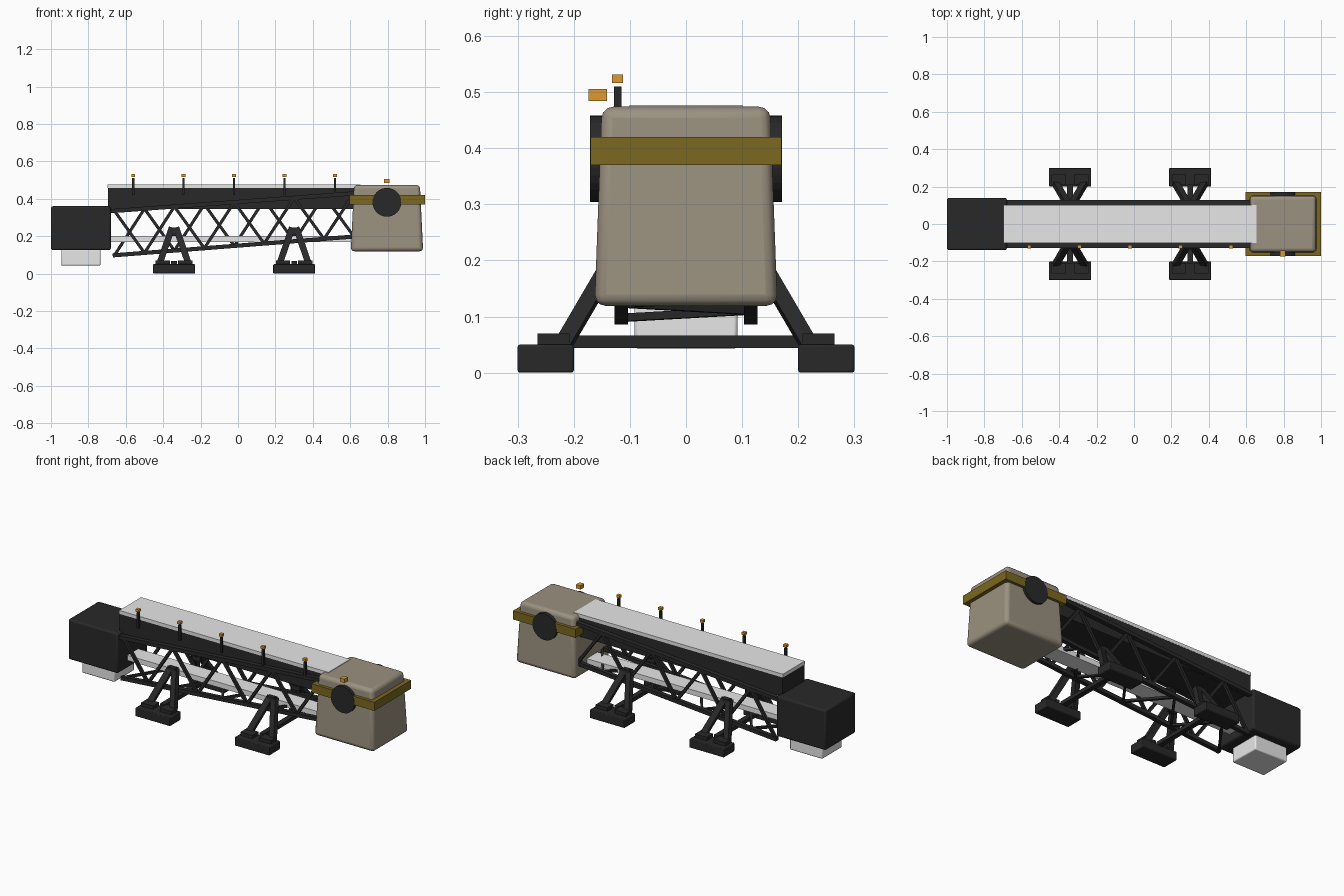
import bpy, bmesh, math
from mathutils import Vector, Matrix

if "Cube" in bpy.data.objects:
    bpy.data.objects.remove(bpy.data.objects["Cube"])


def mat(name, c):
    m = bpy.data.materials.new(name)
    m.diffuse_color = (*c, 1)
    m.use_nodes = True
    m.node_tree.nodes["Principled BSDF"].inputs["Base Color"].default_value = m.diffuse_color
    return m


DARK = mat("dark steel", (0.022, 0.022, 0.023))
BELT = mat("light grey", (0.80, 0.80, 0.80))
TAUPE = mat("taupe paint", (0.325, 0.285, 0.215))
OLIVE = mat("olive yellow", (0.20, 0.14, 0.015))
ORANGE = mat("orange", (0.74, 0.32, 0.03))


def finish(name, bm, m, bevel=0, segs=2):
    bmesh.ops.recalc_face_normals(bm, faces=bm.faces)
    me = bpy.data.meshes.new(name)
    bm.to_mesh(me)
    bm.free()
    me.materials.append(m)
    ob = bpy.data.objects.new(name, me)
    bpy.context.collection.objects.link(ob)
    if bevel:
        b = ob.modifiers.new("bevel", "BEVEL")
        b.width, b.segments, b.limit_method = bevel, segs, 'ANGLE'
        bpy.context.view_layer.objects.active = ob
        ob.select_set(True)
        bpy.ops.object.shade_smooth_by_angle(angle=math.radians(35))
        ob.select_set(False)
    return ob


def add_box(bm, x, y, z):
    g = bmesh.ops.create_cube(bm, size=1)
    for v in g["verts"]:
        v.co = Vector([(a + b) / 2 + c * (b - a) for (a, b), c in zip((x, y, z), v.co)])
    return g["verts"]


def box(name, x, y, z, m, bevel=0, segs=2):
    bm = bmesh.new()
    add_box(bm, x, y, z)
    return finish(name, bm, m, bevel, segs)


def add_bar(bm, a, b, w, t):
    # square bar from a to b; w lies across, t along y where possible
    a, b = Vector(a), Vector(b)
    d = (b - a).normalized()
    side = Vector((0, 1, 0)) if abs(d.y) < 0.9 else Vector((1, 0, 0))
    u = d.cross(side).normalized()
    v = u.cross(d)
    R = Matrix((u, v, d)).transposed().to_4x4()
    M = Matrix.Translation((a + b) / 2) @ R @ Matrix.Diagonal((w, t, (b - a).length, 1))
    bmesh.ops.create_cube(bm, size=1, matrix=M)


def low(x):   # height of the lower chord
    return 0.098 + (x + 0.66) * 0.078


def high(x):  # height of the upper chord
    return 0.335 + (x + 0.66) * 0.073


# Tail housing and its tray
box("tail_housing", (-1, -0.68), (-0.14, 0.14), (0.125, 0.36), DARK, 0.01)
box("tail_tray", (-0.945, -0.735), (-0.092, 0.092), (0.043, 0.13), BELT, 0.006)

# Belts and the closed deck box
box("carrying_belt", (-0.697, 0.655), (-0.101, 0.101), (0.457, 0.477), BELT)
box("return_belt", (-0.69, 0.64), (-0.05, 0.05), (0.17, 0.2), BELT)
box("deck_box", (-0.695, 0.64), (-0.1, 0.1), (0.345, 0.458), DARK)

# Lattice truss: chords, zigzag webs, floor bracing
bm = bmesh.new()
N, X0, P = 8, -0.66, 0.16
for s in (-1, 1):
    y = s * 0.115
    add_bar(bm, (-0.67, y, low(-0.67)), (0.64, y, low(0.64)), 0.022, 0.024)
    add_bar(bm, (-0.69, y, high(-0.69)), (0.64, y, high(0.64)), 0.022, 0.026)
    for i in range(N):
        a, b = X0 + i * P, X0 + (i + 1) * P
        if (i % 2 == 0) == (s < 0):
            add_bar(bm, (a, y, high(a)), (b, y, low(b)), 0.016, 0.016)
        else:
            add_bar(bm, (a, y, low(a)), (b, y, high(b)), 0.016, 0.016)
for i in range(N):
    a, b = X0 + i * P, X0 + (i + 1) * P
    s = 1 if i % 2 else -1
    add_bar(bm, (a, s * 0.11, low(a)), (b, -s * 0.11, low(b)), 0.014, 0.014)
finish("lattice_truss", bm, DARK)

# Support legs with stepped feet
for label, x0 in (("rear", -0.342), ("front", 0.3)):
    bm = bmesh.new()
    add_bar(bm, (x0, -0.21, 0.055), (x0, 0.21, 0.055), 0.022, 0.03)
    for s in (-1, 1):
        for d in (-1, 1):
            add_bar(bm, (x0 + d * 0.08, s * 0.222, 0.045), (x0 + d * 0.013, s * 0.108, 0.24), 0.034, 0.028)
            add_box(bm, sorted((x0 + d * 0.022, x0 + d * 0.098)), sorted((s * 0.208, s * 0.265)), (0.045, 0.07))
        add_box(bm, (x0 - 0.026, x0 + 0.026), sorted((s * 0.1, s * 0.128)), (0.2, 0.247))
    finish(label + "_support_legs", bm, DARK)
    for s, side in ((-1, "near"), (1, "far")):
        box(f"{label}_{side}_foot", (x0 - 0.112, x0 + 0.112), sorted((s * 0.2, s * 0.3)), (0, 0.05), DARK, 0.004)

# Head housing, tapered toward the top
bm = bmesh.new()
for v in add_box(bm, (0.603, 0.99), (-0.163, 0.163), (0.119, 0.474)):
    if v.co.z > 0.3:
        v.co.x = 0.797 + (v.co.x - 0.797) * 0.91
        v.co.y *= 0.92
finish("head_housing", bm, TAUPE, 0.02, 3)
box("head_band", (0.595, 1.0), (-0.17, 0.17), (0.37, 0.42), OLIVE)

# Drum ends on both sides of the head
for s, side in ((-1, "near"), (1, "far")):
    bm = bmesh.new()
    bmesh.ops.create_cone(bm, cap_ends=True, segments=32, radius1=0.077, radius2=0.077, depth=0.04,
                          matrix=Matrix.Translation((0.796, s * 0.1508, 0.381)) @ Matrix.Rotation(math.pi / 2, 4, 'X'))
    finish(side + "_drum_end", bm, DARK)

# Marker lamps on posts, and one above the head
for i, x in enumerate((-0.56, -0.291, -0.021, 0.249, 0.519)):
    box(f"lamp_post_{i + 1}", (x - 0.006, x + 0.006), (-0.128, -0.115), (0.42, 0.51), DARK)
    box(f"lamp_{i + 1}", (x - 0.01, x + 0.01), (-0.132, -0.112), (0.516, 0.531), ORANGE)
box("head_lamp", (0.78, 0.81), (-0.174, -0.141), (0.484, 0.506), ORANGE)
